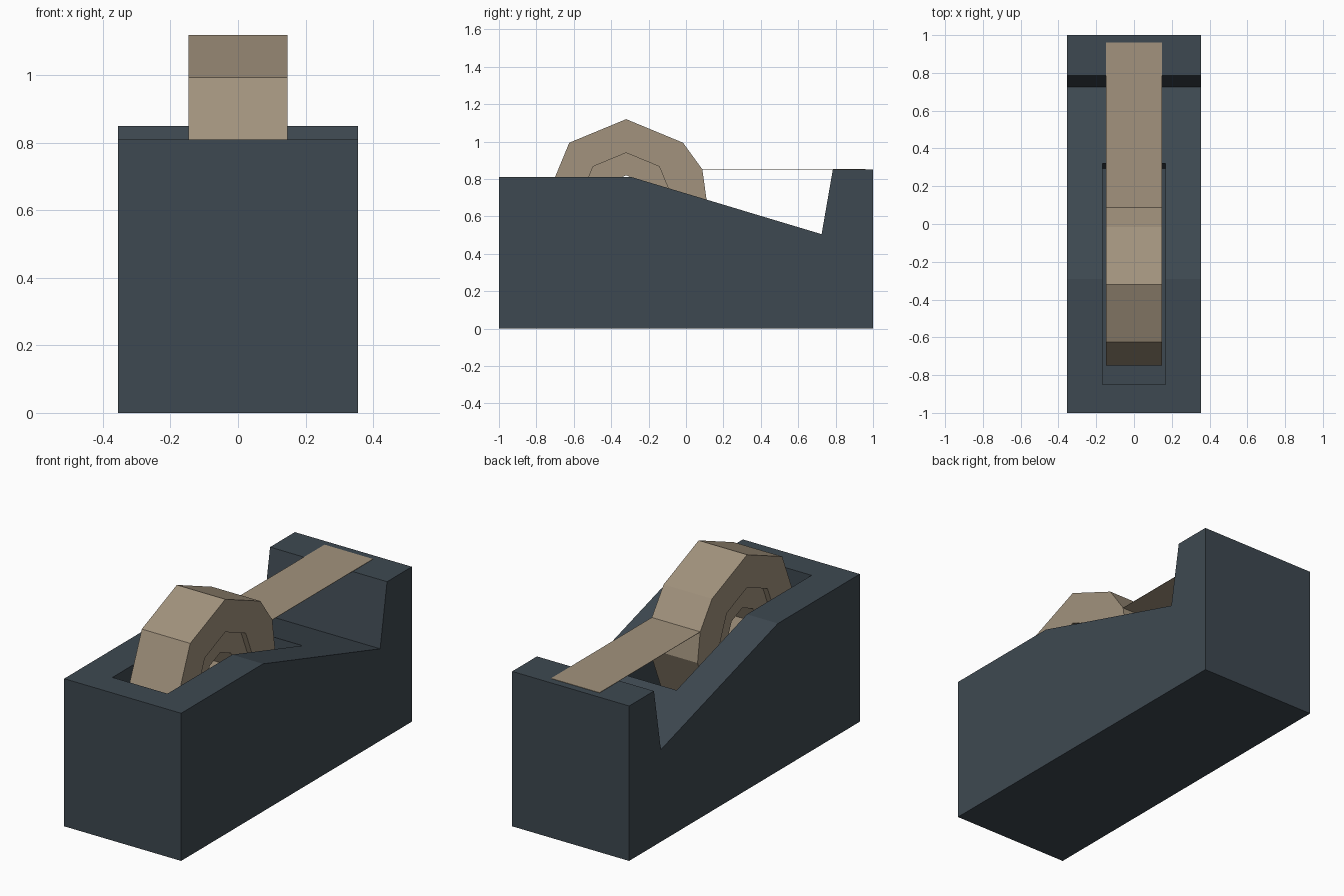
import bpy, bmesh, math

if "Cube" in bpy.data.objects:
    bpy.data.objects.remove(bpy.data.objects["Cube"])


def material(name, rgb):
    m = bpy.data.materials.new(name)
    m.diffuse_color = (*rgb, 1)
    m.use_nodes = True
    m.node_tree.nodes["Principled BSDF"].inputs["Base Color"].default_value = m.diffuse_color
    return m


SLATE = material("slate_plastic", (0.048, 0.066, 0.082))
TAN = material("tan_tape", (0.36, 0.29, 0.205))


def add_object(name, bm, mat):
    bmesh.ops.recalc_face_normals(bm, faces=bm.faces[:])
    mesh = bpy.data.meshes.new(name)
    bm.to_mesh(mesh)
    bm.free()
    mesh.materials.append(mat)
    ob = bpy.data.objects.new(name, mesh)
    bpy.context.collection.objects.link(ob)
    return ob


def extrude_profile(name, yz, half, mat):
    """Solid made from a side (y, z) outline, from -half to +half in x."""
    bm = bmesh.new()
    a = [bm.verts.new((-half, y, z)) for y, z in yz]
    b = [bm.verts.new((half, y, z)) for y, z in yz]
    bm.faces.new(a)
    bm.faces.new(b)
    n = len(yz)
    for i in range(n):
        j = (i + 1) % n
        bm.faces.new((a[i], a[j], b[j], b[i]))
    return add_object(name, bm, mat)


# Dispenser body with notched back wall
body = extrude_profile("dispenser_body", [
    (-1, 0), (1, 0), (1, 0.85), (0.785, 0.85), (0.725, 0.505),
    (-0.29, 0.81), (-1, 0.81)], 0.355, SLATE)

# Roll pocket cut into the body
cutter = extrude_profile("pocket_cutter", [
    (-0.85, 0.22), (0.295, 0.22), (0.32, 0.627), (0.343, 1.0),
    (-0.85, 1.0)], 0.167, SLATE)
cutter.hide_render = True
mod = body.modifiers.new("pocket", 'BOOLEAN')
mod.operation = 'DIFFERENCE'
mod.solver = 'EXACT'
mod.object = cutter
bpy.context.view_layer.objects.active = body
bpy.ops.object.modifier_apply(modifier=mod.name)
bpy.data.objects.remove(cutter)

# Octagonal roll with recessed core and a hole through it
CY, CZ, W, PEEL = -0.32, 0.69, 0.147, (0.087, 0.852)
bm = bmesh.new()
rings, peel = [], []
section = [(0.43, W), (0.25, W), (0.25, W - 0.03), (0.13, W - 0.03)]
section += [(r, -x) for r, x in reversed(section)]
for r, x in section:
    rings.append([bm.verts.new((x, CY + r * math.cos(k * math.pi / 4),
                                CZ + r * math.sin(k * math.pi / 4)))
                  for k in range(8)])
    # the outer rim has one more corner, where the tape peels off
    peel.append(bm.verts.new((x, *PEEL)) if r > 0.4 else None)
for s in range(len(rings)):
    t = (s + 1) % len(rings)
    for k in range(8):
        n = (k + 1) % 8
        p, q = (peel[s], peel[t]) if k == 0 else (None, None)
        if p and q:
            bm.faces.new((rings[s][0], p, q, rings[t][0]))
            bm.faces.new((p, rings[s][1], rings[t][1], q))
        else:
            loop = [rings[s][k], p, rings[s][n], rings[t][n], q, rings[t][k]]
            bm.faces.new([v for v in loop if v])
add_object("tape_roll", bm, TAN)

# Loose strip running from the roll to the back wall
extrude_profile("tape_strip", [
    (PEEL[0] - 0.002, 0.8505), (0.96, 0.8505), (0.96, 0.8525),
    (PEEL[0] - 0.002, 0.8525)], W, TAN)
